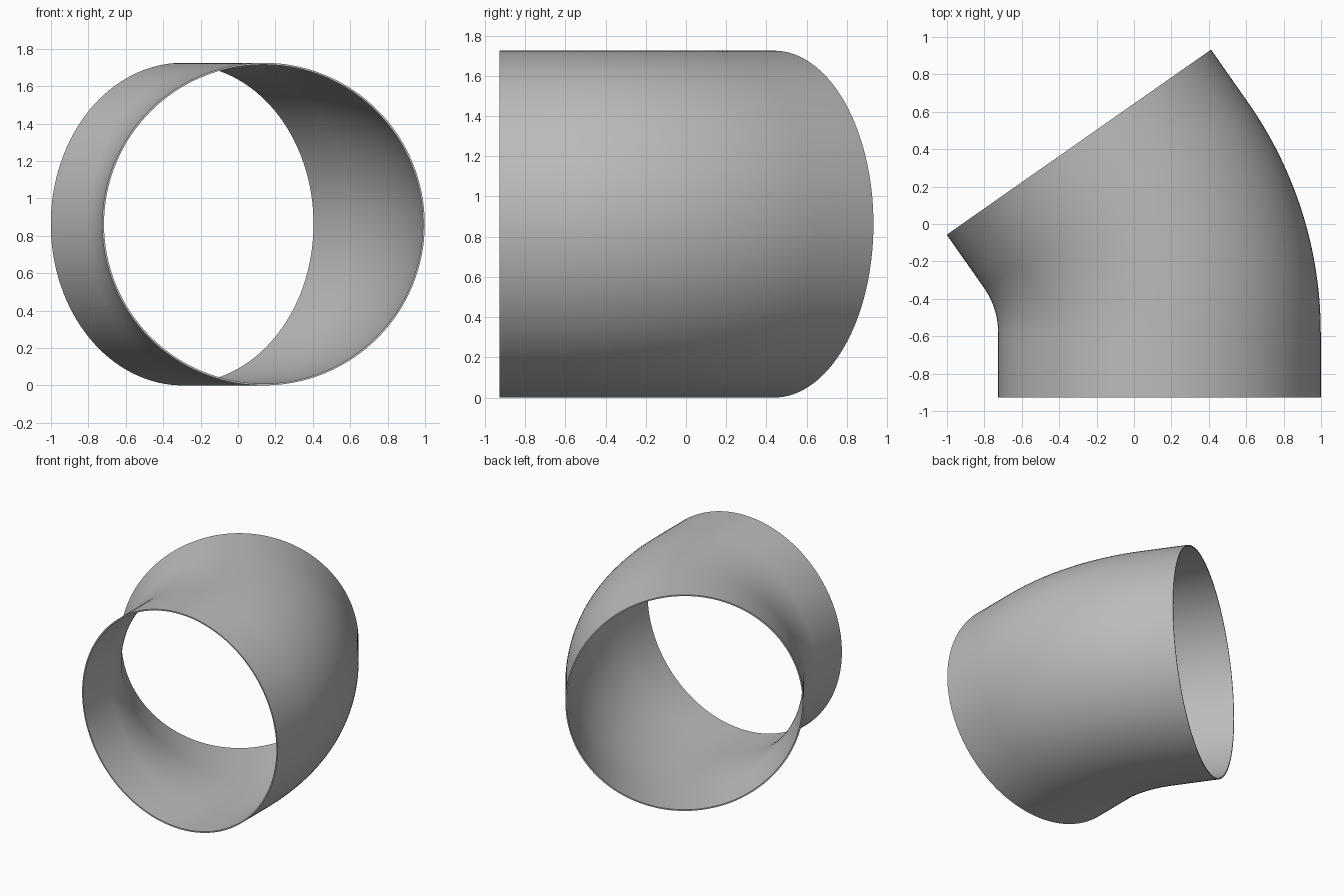
import bpy, bmesh, math
from mathutils import Vector, Matrix

cube = bpy.data.objects.get("Cube")
if cube:
    bpy.data.objects.remove(cube, do_unlink=True)

RADIUS, WALL = 0.8625, 0.01
BEND_RADIUS, BEND = 1.28, math.radians(35)
STRAIGHT = 0.347
SIDES, BEND_STEPS = 128, 32
START = Vector((0.136, -0.928, RADIUS))

# Grey metal
metal = bpy.data.materials.new("grey_metal")
metal.use_nodes = True
colour = (0.5, 0.5, 0.5, 1)
metal.diffuse_color = colour
metal.node_tree.nodes["Principled BSDF"].inputs["Base Color"].default_value = colour

# Centre line: straight collar, bend towards the right side, straight collar
path = [(START, 0.0)]
bend_start = START + Vector((0, STRAIGHT, 0))
for i in range(BEND_STEPS + 1):
    a = BEND * i / BEND_STEPS
    offset = Vector((math.cos(a) - 1, math.sin(a), 0)) * BEND_RADIUS
    path.append((bend_start + offset, a))
last = path[-1][0]
path.append((last + STRAIGHT * Vector((-math.sin(BEND), math.cos(BEND), 0)), BEND))

bm = bmesh.new()


def sweep(radius):
    """Rings of vertices along the centre line, skinned into a tube."""
    rings = []
    for centre, angle in path:
        turn = Matrix.Rotation(angle, 3, "Z")
        ring = []
        for k in range(SIDES):
            t = math.tau * k / SIDES
            ring.append(bm.verts.new(
                centre + turn @ Vector((math.cos(t), 0, math.sin(t))) * radius))
        rings.append(ring)
    for a, b in zip(rings, rings[1:]):
        bridge(a, b)
    return rings


def bridge(a, b):
    for k in range(SIDES):
        n = (k + 1) % SIDES
        bm.faces.new((a[k], a[n], b[n], b[k]))


# Outer and inner skins, joined by a thin rim at each opening
outer = sweep(RADIUS)
inner = sweep(RADIUS - WALL)
for end in (0, -1):
    bridge(outer[end], inner[end])
bmesh.ops.recalc_face_normals(bm, faces=bm.faces)

mesh = bpy.data.meshes.new("pipe_elbow")
bm.to_mesh(mesh)
bm.free()
mesh.materials.append(metal)
elbow = bpy.data.objects.new("pipe_elbow", mesh)
bpy.context.collection.objects.link(elbow)
bpy.context.view_layer.objects.active = elbow
elbow.select_set(True)
bpy.ops.object.shade_smooth_by_angle(angle=math.radians(40))
